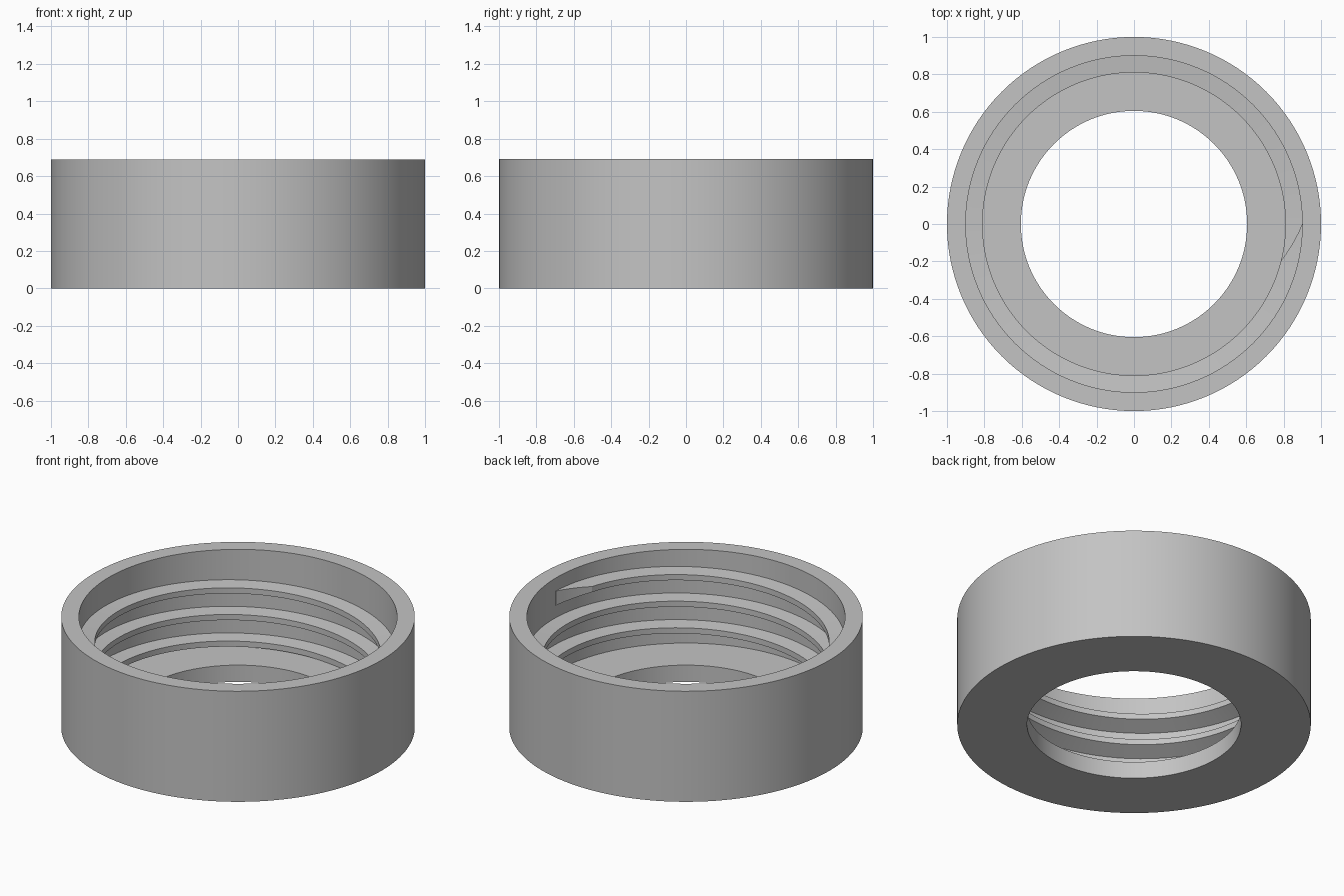
import bpy, bmesh, math
from mathutils import Vector

cube = bpy.data.objects.get("Cube")
if cube:
    bpy.data.objects.remove(cube, do_unlink=True)

HEIGHT, FLOOR = 0.69, 0.105
WALL_R, CREST_R, HOLE_R = 0.9, 0.81, 0.605
PITCH, TOP_Z, TURNS, SEGMENTS = 0.166, 0.609, 3, 128

grey = bpy.data.materials.new("plain grey")
grey.use_nodes = True
grey.diffuse_color = (0.55, 0.55, 0.55, 1)
grey.node_tree.nodes["Principled BSDF"].inputs["Base Color"].default_value = grey.diffuse_color


def add_object(name, bm):
    bmesh.ops.recalc_face_normals(bm, faces=bm.faces)
    mesh = bpy.data.meshes.new(name)
    bm.to_mesh(mesh)
    bm.free()
    mesh.materials.append(grey)
    obj = bpy.data.objects.new(name, mesh)
    bpy.context.collection.objects.link(obj)
    bpy.ops.object.select_all(action='DESELECT')
    obj.select_set(True)
    bpy.context.view_layer.objects.active = obj
    bpy.ops.object.shade_smooth_by_angle(angle=math.radians(18))
    return obj


# Cap body: wall and holed floor, turned from one closed profile
bm = bmesh.new()
profile = [(HOLE_R, 0), (1, 0), (1, HEIGHT), (WALL_R, HEIGHT), (WALL_R, FLOOR), (HOLE_R, FLOOR)]
points = [bm.verts.new((r, 0, z)) for r, z in profile]
edges = [bm.edges.new((points[i - 1], points[i])) for i in range(len(points))]
bmesh.ops.spin(bm, geom=points + edges, cent=(0, 0, 0), axis=(0, 0, 1),
               angle=math.tau, steps=SEGMENTS, use_merge=True)
bmesh.ops.remove_doubles(bm, verts=bm.verts, dist=0.0001)
add_object("cap_body", bm)

# Internal thread: buttress section swept down a helix, with a tapered lead-in
bm = bmesh.new()
lead_in = math.radians(14)
rings = []
for i in range(TURNS * SEGMENTS + 1):
    angle = -math.tau * i / SEGMENTS
    depth = min(1, -angle / lead_in)
    crest = WALL_R - 0.001 - (WALL_R - 0.001 - CREST_R) * depth
    top = TOP_Z + PITCH * angle / math.tau
    section = [(WALL_R + 0.01, top), (crest, top - 0.01 * depth),
               (crest, top - 0.09 + 0.045 * depth), (WALL_R + 0.01, top - 0.09)]
    # The lowest turn sinks into the floor
    rings.append([bm.verts.new((r * math.cos(angle), r * math.sin(angle), max(z, FLOOR - 0.02)))
                  for r, z in section])
for a, b in zip(rings, rings[1:]):
    for k in range(4):
        bm.faces.new((a[k - 1], a[k], b[k], b[k - 1]))
bm.faces.new(rings[0])
bm.faces.new(rings[-1])
add_object("inner_thread", bm)
